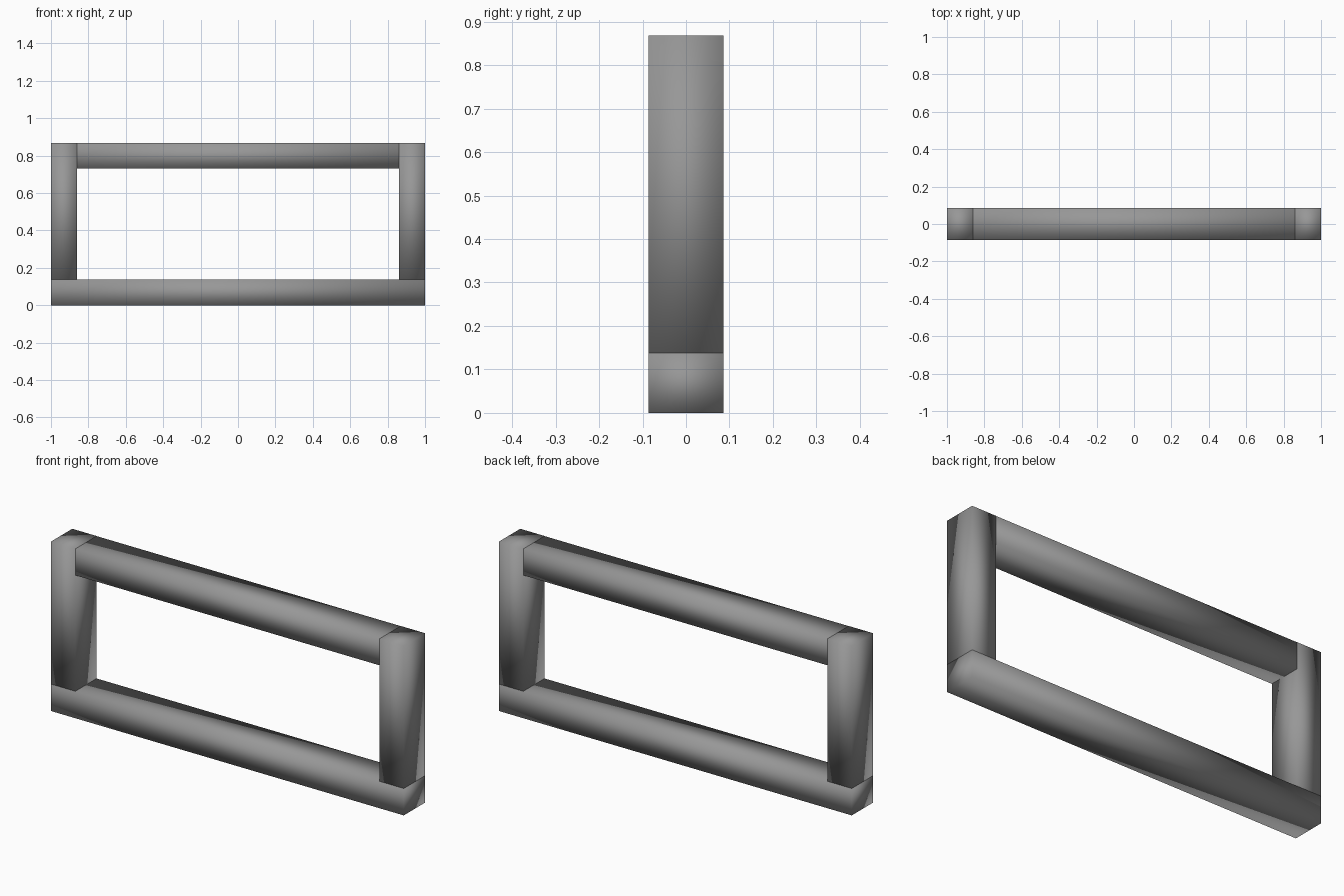
import bpy

if "Cube" in bpy.data.objects:
    bpy.data.objects.remove(bpy.data.objects["Cube"])

DEPTH = 0.172      # frame thickness along y
H = 0.868          # overall height
T = 0.138          # bar width
INSET = 0.0004     # keeps the top rail ends just inside the posts

# Dark grey for all bars
grey = bpy.data.materials.new("dark_grey")
grey.diffuse_color = (0.31, 0.31, 0.31, 1)
grey.use_nodes = True
grey.node_tree.nodes["Principled BSDF"].inputs["Base Color"].default_value = grey.diffuse_color


def bar(name, x0, x1, z0, z1, depth=DEPTH):
    """Box bar with soft, fully smoothed shading."""
    bpy.ops.mesh.primitive_cube_add(size=1, location=((x0 + x1) / 2, 0, (z0 + z1) / 2))
    ob = bpy.context.object
    ob.name = name
    ob.scale = (x1 - x0, depth, z1 - z0)
    bpy.ops.object.transform_apply(location=False, rotation=False, scale=True)
    bpy.ops.object.shade_smooth()
    ob.data.materials.append(grey)
    return ob


# Side posts, standing on the bottom rail and enclosing the top rail ends
bar("left_post", -1, -1 + T, T, H)
bar("right_post", 1 - T, 1, T, H)

# Horizontal rails, running the full width
bar("bottom_rail", -1, 1, 0, T)
bar("top_rail", -1 + INSET, 1 - INSET, H - T + 0.002, H - INSET, DEPTH - 2 * INSET)
